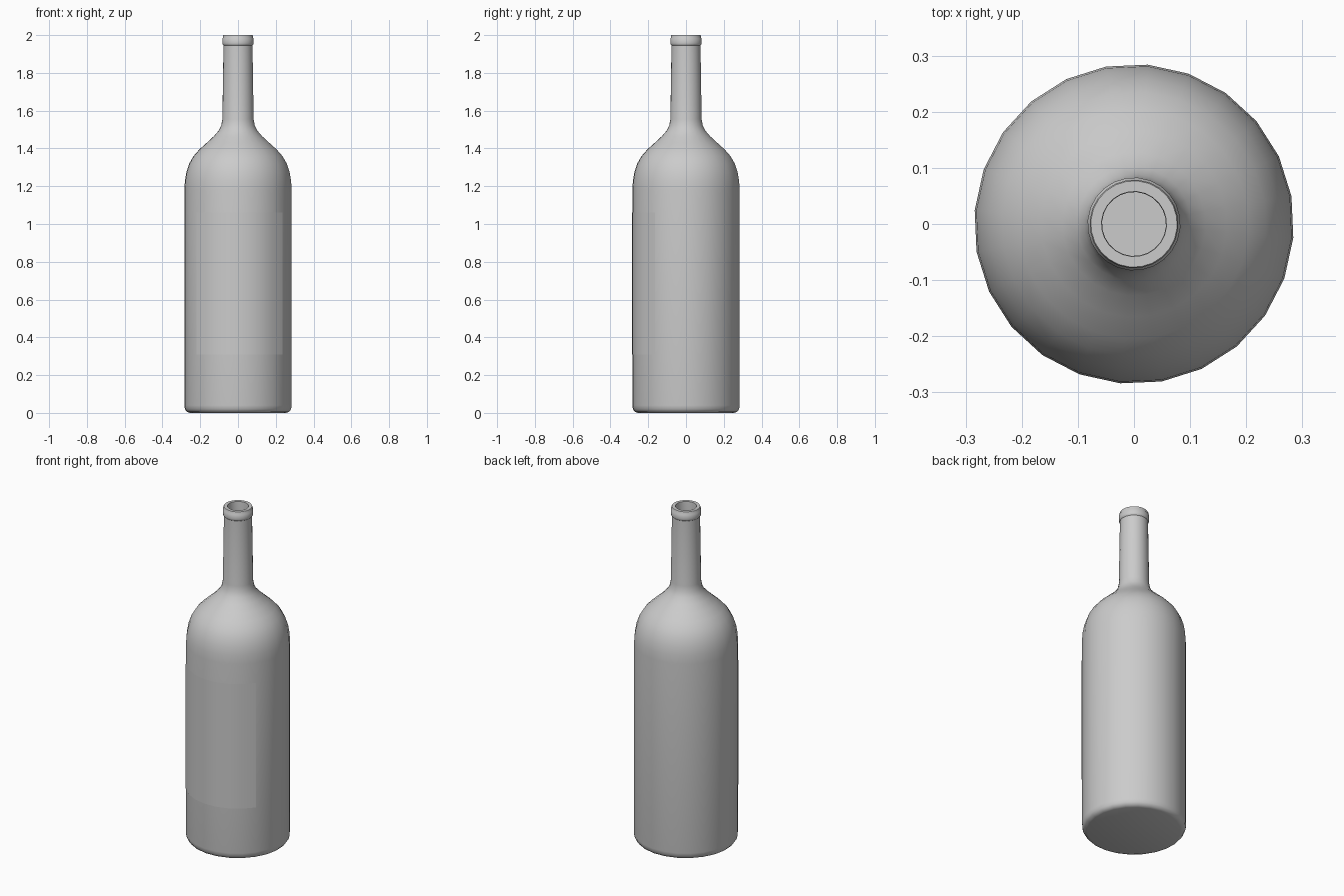
import bpy, bmesh, math

if "Cube" in bpy.data.objects:
    bpy.data.objects.remove(bpy.data.objects["Cube"])

SIDES = 24
OFFSET = math.radians(10)


def ring_point(r, z, i):
    a = OFFSET + 2 * math.pi * i / SIDES
    return (r * math.cos(a), r * math.sin(a), z)


def make_object(name, bm, angle):
    mesh = bpy.data.meshes.new(name)
    bm.to_mesh(mesh)
    bm.free()
    obj = bpy.data.objects.new(name, mesh)
    bpy.context.collection.objects.link(obj)
    bpy.ops.object.select_all(action='DESELECT')
    bpy.context.view_layer.objects.active = obj
    obj.select_set(True)
    bpy.ops.object.shade_smooth_by_angle(angle=math.radians(angle))
    return obj


def lathe(name, profile, angle=40):
    """Spin a profile of (radius, z) into a surface closed at both ends."""
    bm = bmesh.new()
    rings = [[bm.verts.new(ring_point(r, z, i)) for i in range(SIDES)]
             for r, z in profile]
    for low, high in zip(rings, rings[1:]):
        for i in range(SIDES):
            j = (i + 1) % SIDES
            bm.faces.new((low[i], low[j], high[j], high[i]))
    bm.faces.new(rings[0][::-1])
    bm.faces.new(rings[-1])
    return make_object(name, bm, angle)


# Glass: outside from base to rim, then back down inside
outside = [
    (0.255, 0.0), (0.272, 0.006), (0.282, 0.02), (0.285, 0.04),
    (0.285, 1.18), (0.282, 1.23), (0.274, 1.275), (0.259, 1.32),
    (0.236, 1.36), (0.205, 1.395), (0.166, 1.43), (0.128, 1.465),
    (0.102, 1.495), (0.089, 1.522), (0.083, 1.555), (0.077, 1.945),
    (0.082, 1.95), (0.083, 1.957), (0.083, 1.982), (0.079, 1.987),
    (0.079, 1.996), (0.077, 2.0),
]
inside = [
    (0.058, 2.0), (0.057, 1.99), (0.058, 1.54), (0.075, 1.50),
    (0.14, 1.43), (0.21, 1.36), (0.25, 1.28), (0.262, 1.18),
    (0.262, 0.05), (0.24, 0.03),
]
lathe("bottle", outside + inside)

# Thin label wrapped round the front
bm = bmesh.new()
columns = [[bm.verts.new(ring_point(0.2865, z, i)) for z in (0.31, 1.06)]
           for i in range(14, 22)]
for a, b in zip(columns, columns[1:]):
    bm.faces.new((a[0], b[0], b[1], a[1]))
make_object("label", bm, 40)
